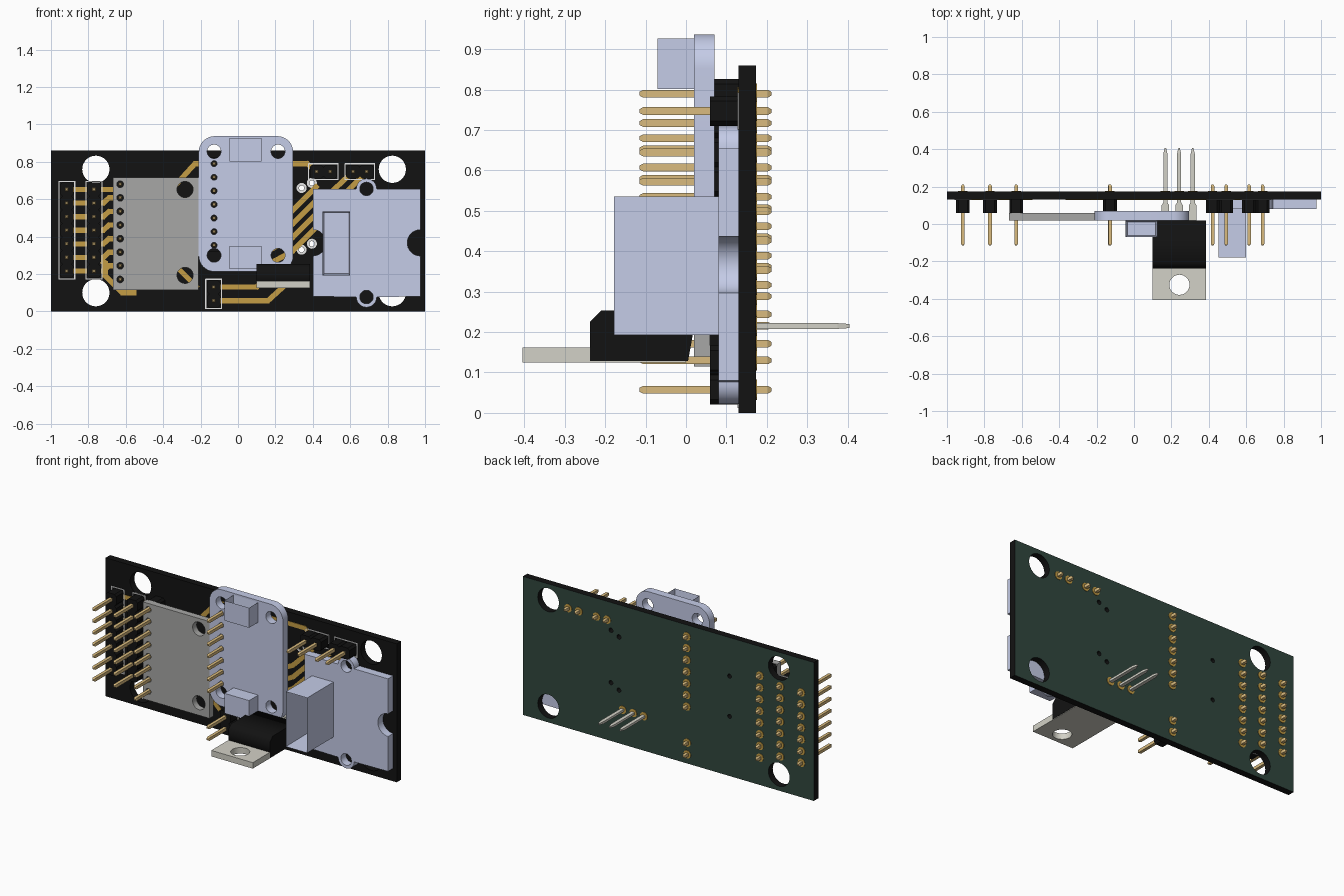
import bpy, bmesh, math
from mathutils import Matrix, Vector

cube = bpy.data.objects.get("Cube")
if cube:
    bpy.data.objects.remove(cube, do_unlink=True)


def material(name, *rgb):
    m = bpy.data.materials.new(name)
    m.use_nodes = True
    m.diffuse_color = (*rgb, 1)
    bsdf = next(n for n in m.node_tree.nodes if n.type == 'BSDF_PRINCIPLED')
    bsdf.inputs["Base Color"].default_value = (*rgb, 1)
    return m


black = material("black", .006, .006, .006)
green = material("dark green", .03, .062, .048)
lavender = material("pale lavender", .59, .64, .85)
grey = material("mid grey", .39, .39, .38)
gold = material("pin gold", .7, .5, .21)
copper = material("trace gold", .56, .34, .06)
metal = material("tin metal", .65, .64, .57)
white = material("white", .8, .8, .8)

PITCH = .0727
FRONT, BACK = .13, .173


def add(name, mesh, *mats, smooth=False):
    ob = bpy.data.objects.new(name, mesh)
    bpy.context.collection.objects.link(ob)
    for m in mats:
        mesh.materials.append(m)
    if smooth:
        bpy.ops.object.select_all(action='DESELECT')
        bpy.context.view_layer.objects.active = ob
        ob.select_set(True)
        bpy.ops.object.shade_smooth_by_angle(angle=math.radians(30))
    return ob


def finish(name, bm, mat):
    bmesh.ops.recalc_face_normals(bm, faces=bm.faces)
    mesh = bpy.data.meshes.new(name)
    bm.to_mesh(mesh)
    bm.free()
    return add(name, mesh, mat)


def arc(u, v, r, start, end, n=16):
    angles = [math.radians(start + (end - start) * i / n) for i in range(n + 1)]
    return [(u + r * math.cos(a), v + r * math.sin(a)) for a in angles]


def rect(u0, v0, u1, v1):
    return [(u0, v0), (u1, v0), (u1, v1), (u0, v1)]


AXES = {'X': ((0, 1, 0), (0, 0, 1), (1, 0, 0)),
        'Y': ((1, 0, 0), (0, 0, 1), (0, -1, 0)),
        'Z': ((1, 0, 0), (0, 1, 0), (0, 0, 1))}


def plate(name, mat, outline, lo, hi, holes=(), axis='Y'):
    """Extrude an outline with round holes (u, v, radius) along an axis."""
    cu = bpy.data.curves.new(name, 'CURVE')
    cu.dimensions, cu.fill_mode, cu.extrude = '2D', 'BOTH', (hi - lo) / 2
    for pts in [outline] + [arc(*h, 0, 360, 28)[:-1] for h in holes]:
        sp = cu.splines.new('POLY')
        sp.points.add(len(pts) - 1)
        for p, (u, v) in zip(sp.points, pts):
            p.co = (u, v, 0, 1)
        sp.use_cyclic_u = True
    tmp = bpy.data.objects.new(name, cu)
    bpy.context.collection.objects.link(tmp)
    deps = bpy.context.evaluated_depsgraph_get()
    mesh = bpy.data.meshes.new_from_object(tmp.evaluated_get(deps))
    bpy.data.objects.remove(tmp)
    u, v, w = (Vector(a) for a in AXES[axis])
    turn = Matrix((u, v, w)).transposed().to_4x4()
    sign = -1 if axis == 'Y' else 1
    mesh.transform(Matrix.Translation(w * sign * (lo + hi) / 2) @ turn)
    mesh.materials.clear()
    return add(name, mesh, mat, smooth=bool(holes))


def loft(bm, x, z, sections):
    """Rectangular bar along y; sections are (y, half width, half height)."""
    rings = [[bm.verts.new((x + a * w, y, z + b * h))
              for a, b in rect(-1, -1, 1, 1)] for y, w, h in sections]
    for r, s in zip(rings, rings[1:]):
        for i in range(4):
            j = (i + 1) % 4
            bm.faces.new((r[i], r[j], s[j], s[i]))
    bm.faces.new(rings[0])
    bm.faces.new(rings[-1])


def strips(name, mat, paths, width, y=FRONT):
    """Thin flat lines lying on the board."""
    bm = bmesh.new()
    for path in paths:
        for (x0, z0), (x1, z1) in zip(path, path[1:]):
            dx, dz = x1 - x0, z1 - z0
            bmesh.ops.create_cube(bm, size=1, matrix=(
                Matrix.Translation(((x0 + x1) / 2, y, (z0 + z1) / 2))
                @ Matrix.Rotation(-math.atan2(dz, dx), 4, 'Y')
                @ Matrix.Diagonal((math.hypot(dx, dz) + width * .6, .006, width, 1))))
    return finish(name, bm, mat)


def socket(name, lo, hi, direction, wall, depth):
    """Box with a recess in the face that looks along direction."""
    lo, hi = Vector(lo), Vector(hi)
    bm = bmesh.new()
    bmesh.ops.create_cube(bm, size=1, matrix=Matrix.Translation((lo + hi) / 2)
                          @ Matrix.Diagonal((*(hi - lo), 1)))
    bm.normal_update()
    face = [f for f in bm.faces if f.normal.dot(Vector(direction)) > .9]
    bmesh.ops.inset_individual(bm, faces=face, thickness=wall)
    bmesh.ops.translate(bm, verts=face[0].verts, vec=-Vector(direction) * depth)
    return finish(name, bm, lavender)


# Main board: black with a green back
vias = [(.34, .66), (.395, .687), (.34, .33), (.395, .362)]
mounts = [(x, z, .073) for x in (-.76, .825) for z in (.1, .76)]
hidden = [(-.42, z, .013) for z in (.37, .62)]
board = plate("main_board", black, rect(-1, 0, 1, .86), FRONT, BACK,
              mounts + hidden + [(x, z, .014) for x, z in vias])
board.data.materials.append(green)
for f in board.data.polygons:
    f.material_index = int(f.normal.y > .9)
for x, z in vias:
    plate("via_ring", white, arc(x, z, .027, 0, 360, 20)[:-1], FRONT - .003, FRONT,
          [(x, z, .014)])

# Pin headers: name, x, top z, count, runs sideways
headers = [("outer", -.915, .652, 7, False), ("inner", -.77, .652, 7, False),
           ("grey_module", -.63, .68, 8, False), ("tall_module", -.128, .79, 7, False),
           ("power", -.13, .13, 2, False), ("upper_left", .42, .747, 2, True),
           ("upper_right", .615, .747, 2, True)]
PIN = .0095
pads, outlines = [], []
for name, x0, z0, count, sideways in headers:
    bodies, pins = bmesh.new(), bmesh.new()
    spots = [(x0 + i * PITCH * sideways, z0 - i * PITCH * (not sideways))
             for i in range(count)]
    h, c = PITCH / 2, .012
    for x, z in spots:
        if sideways:
            ring = [(-h, c - h), (c - h, -h), (h - c, -h), (h, c - h)]
        else:
            ring = [(c - h, -h), (h - c, -h), (h, c - h), (h, h - c)]
        ring = [(-h, c - h), (c - h, -h), (h - c, -h), (h, c - h)]
        ring += [(-a, -b) for a, b in ring]
        verts = [bodies.verts.new((x + a, .06 if name != "tall_module" else .07, z + b))
                 for a, b in ring]
        new = bmesh.ops.extrude_face_region(bodies, geom=[bodies.faces.new(verts)])
        for v in new["geom"]:
            if isinstance(v, bmesh.types.BMVert):
                v.co.y = FRONT
        loft(pins, x, z, [(-.115, PIN / 2, PIN / 2), (-.106, PIN, PIN),
                          (.203, PIN, PIN), (.211, PIN / 2, PIN / 2)])
    finish(name + "_header_body", bodies, black)
    finish(name + "_header_pins", pins, gold)
    pads += spots
    if "module" not in name:
        m = h + .006
        (xa, za), (xb, zb) = spots[0], spots[-1]
        box = rect(xa - m, zb - m, xb + m, za + m)
        outlines.append(box + box[:1])
strips("header_outlines", white, outlines, .006)

# Regulator: tab, moulded body and three legs
plate("regulator_tab", metal, rect(.1, -.405, .385, 0), .125, .162,
      [(.243, -.325, .054)], 'Z')
plate("regulator_body", black, [(-.237, .128), (.005, .128), (.018, .2), (.018, .253),
      (-.21, .253), (-.237, .226)], .099, .386, axis='X')
legs = bmesh.new()
for x in (.168, .241, .314):
    loft(legs, x, .215, [(.01, .02, .007), (.1, .02, .007), (.115, .011, .007),
                         (.375, .011, .007), (.405, .004, .005)])
    pads.append((x, .215))
finish("regulator_legs", legs, metal)

# Solder pads on the back
bm = bmesh.new()
for x, z in pads:
    bmesh.ops.create_cone(bm, cap_ends=True, segments=16, radius1=.025, radius2=.025,
                          depth=.006, matrix=Matrix.Translation((x, BACK, z))
                          @ Matrix.Rotation(math.pi / 2, 4, 'X'))
finish("solder_pads", bm, copper)

# Copper traces on the front
traces = []
for i in range(7):
    z = .652 - i * PITCH
    traces += [[(-.915, z), (-.72, z), (-.69, z + .028 * (i > 0)), (-.63, z + .028 * (i > 0))]]
    if 0 < i < 5:
        traces.append([(.18, z - .1), (.29, z - .04), (.42, z + .09)])
traces += [[(-.77, .29), (-.71, .26), (-.71, .19), (-.62, .1), (-.55, .1)],
           [(-.33, .68), (-.23, .79), (-.128, .79)],
           [(-.128, .79), (.37, .79), (.42, .747)],
           [(.615, .747), (.5, .64)], [(.69, .747), (.56, .62)],
           [(-.13, .13), (.1, .13), (.168, .215)],
           [(-.13, .057), (.16, .057), (.24, .13), (.241, .215)],
           [(-.35, .26), (-.22, .13)]]
strips("copper_traces", copper, traces, .028)

# Grey plug-in board
plate("grey_module_board", grey, rect(-.668, .115, -.21, .717), .02, .06,
      [(-.283, .652, .043), (-.283, .193, .043)]
      + [(-.63, .68 - i * PITCH, .018) for i in range(8)])

# Tall rounded plug-in board with two sockets
x0, x1, z0, z1, r = -.21, .295, .213, .937, .085
tall = (arc(x0 + r, z0 + r, r, 180, 270) + arc(x1 - r, z0 + r, r, 270, 360)
        + arc(x1 - r, z1 - r, r, 0, 90) + arc(x0 + r, z1 - r, r, 90, 180))
plate("tall_module_board", lavender, tall, .02, .07,
      [(x, z, .037) for x in (-.128, .214) for z in (.3, .855)]
      + [(-.128, .79 - i * PITCH, .016) for i in range(7)])
socket("upper_socket", (-.045, -.07, .802), (.125, .02, .926), (0, 0, 1), .013, .09)
socket("lower_socket", (-.045, -.07, .226), (.125, .02, .35), (0, 0, -1), .013, .09)

# Square sensor board with ears and side notches
ear_x, mid = .687, .367
sensor = ([(.4, .08)] + arc(ear_x, .077, .055, 180, 360) + [(.975, .08)]
          + arc(.975, mid, .07, 270, 90) + [(.975, .655)]
          + arc(ear_x, .655, .055, 0, 180) + [(.4, .655)] + arc(.4, mid, .07, 90, -90))
plate("sensor_board", lavender, sensor, .08, FRONT,
      [(ear_x, .077, .036), (ear_x, .655, .036)])
socket("sensor_socket", (.453, -.178, .193), (.6, .081, .535), (0, -1, 0), .014, .2)
